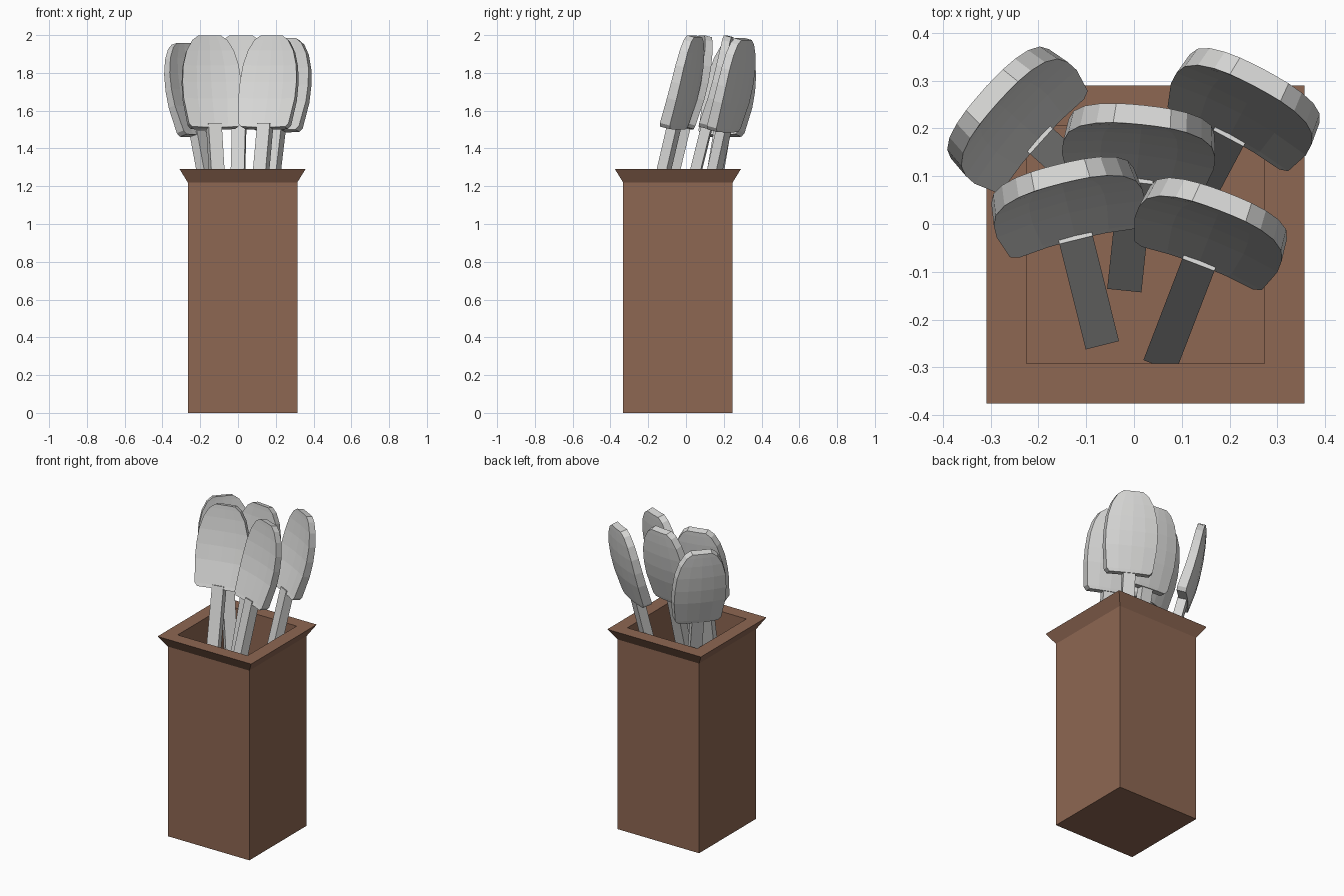
import bpy, bmesh, math
from mathutils import Vector

if "Cube" in bpy.data.objects:
    bpy.data.objects.remove(bpy.data.objects["Cube"])


def material(name, rgb):
    m = bpy.data.materials.new(name)
    m.diffuse_color = (*rgb, 1)
    m.use_nodes = True
    m.node_tree.nodes["Principled BSDF"].inputs["Base Color"].default_value = m.diffuse_color
    return m


BROWN = material("brown clay", (0.27, 0.135, 0.085))
GREY = material("pale grey metal", (0.68, 0.68, 0.67))


def make_object(name, bm, mat):
    bmesh.ops.recalc_face_normals(bm, faces=bm.faces)
    me = bpy.data.meshes.new(name)
    bm.to_mesh(me)
    bm.free()
    me.materials.append(mat)
    ob = bpy.data.objects.new(name, me)
    bpy.context.collection.objects.link(ob)
    return ob


def bridge(bm, a, b):
    n = len(a)
    for i in range(n):
        j = (i + 1) % n
        bm.faces.new((a[i], a[j], b[j], b[i]))


# Square pot: profile of (half width, z) swept round four corners, outside then inside
bm = bmesh.new()
cx, cy = 0.024, -0.043
loops = []
for r, z in [(0.29, 0), (0.29, 1.22), (0.333, 1.29), (0.249, 1.29), (0.249, 0.06)]:
    loops.append([bm.verts.new((cx + sx * r, cy + sy * r, z))
                  for sx, sy in ((-1, -1), (1, -1), (1, 1), (-1, 1))])
for a, b in zip(loops, loops[1:]):
    bridge(bm, a, b)
bm.faces.new(loops[0])
bm.faces.new(loops[-1])
make_object("square_pot", bm, BROWN)

# Head outline: (distance along the spoon, half width)
OUTLINE = [(0, 0.125), (0.02, 0.143), (0.16, 0.16), (0.25, 0.16),
           (0.34, 0.151), (0.42, 0.128), (0.475, 0.095), (0.5, 0.06)]
COLS = (-1, -0.5, 0, 0.5, 1)
LENGTH = 0.5


def spoon(name, x, y, z, yaw, tilt=14):
    yaw, tilt = math.radians(yaw), math.radians(tilt)
    up = Vector((0, 0, 1))
    lean = Vector((-math.sin(yaw), math.cos(yaw), 0))
    side = Vector((math.cos(yaw), math.sin(yaw), 0))
    axis = lean * math.sin(tilt) + up * math.cos(tilt)
    back = lean * math.cos(tilt) - up * math.sin(tilt)
    origin = Vector((x, y, z))

    def place(u, v, w):
        return origin + side * u + axis * v + back * w

    bm = bmesh.new()
    # Scooped head: closed cross-section rings stacked along the length
    rings = []
    for v, half in OUTLINE:
        t = v / LENGTH
        bulge = 0.09 * t * (1 - t)
        thick = 0.062 - 0.014 * t
        front, rear = [], []
        for c in COLS:
            w = bulge - 0.014 * (c * half / 0.16) ** 2
            front.append(bm.verts.new(place(c * half, v, w + 0.006)))
            rear.append(bm.verts.new(place(c * half * 0.96, v, w + thick)))
        rings.append(front + rear[::-1])
    for a, b in zip(rings, rings[1:]):
        bridge(bm, a, b)
    bm.faces.new(rings[0])
    bm.faces.new(rings[-1])
    # Square-edged handle running down into the pot
    ends = [[bm.verts.new(place(u, v, w)) for u, w in
             ((-0.036, 0), (0.036, 0), (0.036, 0.055), (-0.036, 0.055))]
            for v in (-0.92, 0.02)]
    bridge(bm, *ends)
    bm.faces.new(ends[0])
    bm.faces.new(ends[1])
    make_object(name, bm, GREY)


# Five spoons fanned out
spoon("front_left_spoon", -0.12, -0.038, 1.515, 14)
spoon("front_right_spoon", 0.133, -0.09, 1.515, -21)
spoon("middle_spoon", 0.003, 0.082, 1.515, -6)
spoon("back_right_spoon", 0.195, 0.175, 1.5, -28)
spoon("back_left_spoon", -0.19, 0.17, 1.475, 48)
